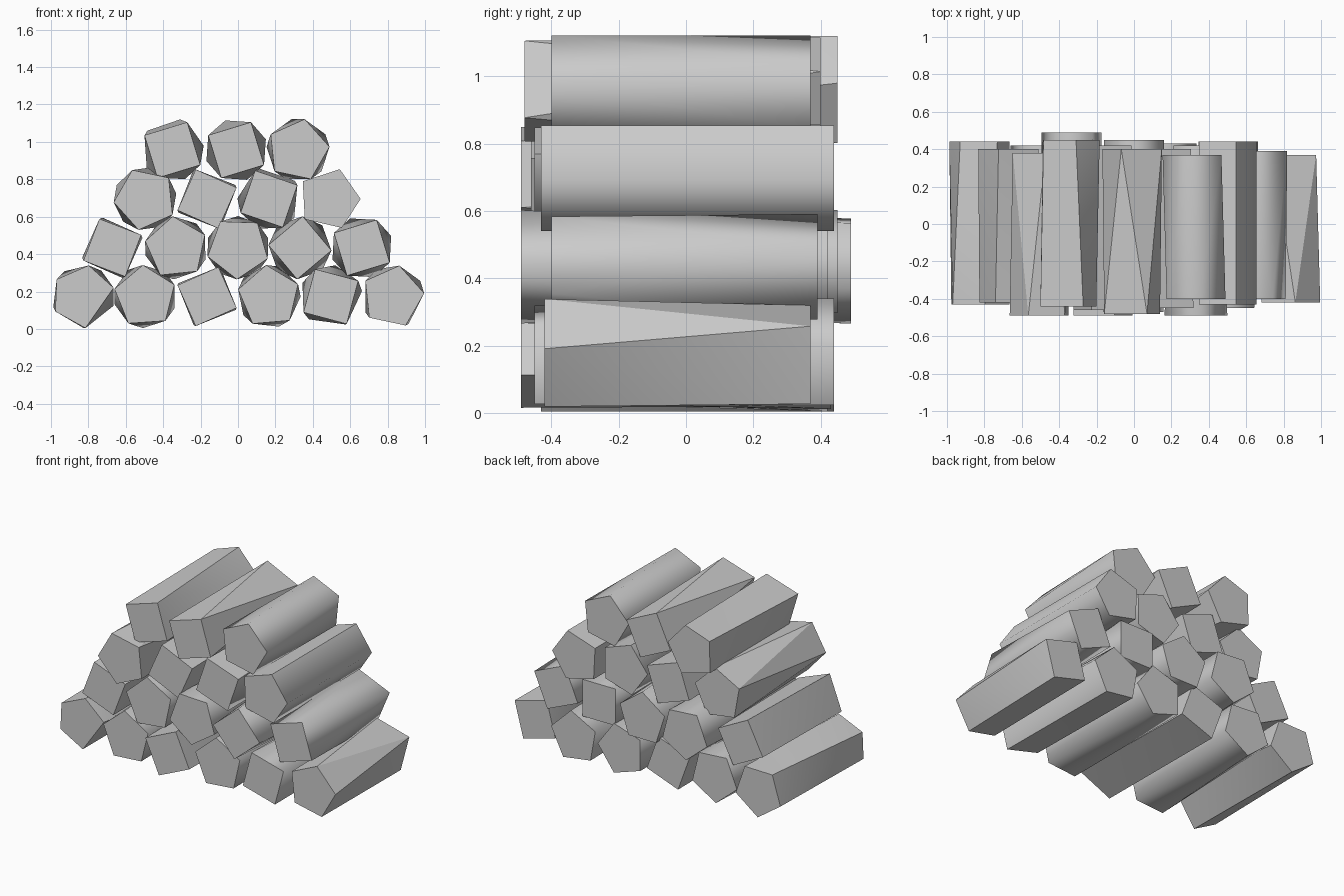
import bpy
import bmesh
from math import radians, cos, sin

RADIUS = 0.169
SPACING = 0.331
ROW_HEIGHT = 0.261
SMOOTH, CRISP = radians(70), radians(32)

# Remove the default cube
default_cube = bpy.data.objects.get("Cube")
if default_cube:
    bpy.data.objects.remove(default_cube, do_unlink=True)

# Single flat colour shared by all logs
grey = bpy.data.materials.new("plain_grey")
grey.use_nodes = True
colour = (0.6, 0.6, 0.6, 1.0)
grey.diffuse_color = colour
grey.node_tree.nodes["Principled BSDF"].inputs["Base Color"].default_value = colour


def ngon(sides, turn):
    """Corner angles in degrees of a regular end face."""
    return [turn + 360 * i / sides for i in range(sides)]


def match_start(angles, target):
    """Rotate the corner list so that it starts nearest to the target angle."""
    def offset(a):
        return (a - target + 180) % 360 - 180
    first = min(angles, key=lambda a: abs(offset(a)))
    start = target + offset(first)
    return sorted(start + (a - first) % 360 for a in angles)


def make_log(name, x, z, front_y, back_y, front, back, edge_angle):
    """A hewn log whose two end faces may differ in corners and twist."""
    back = match_start(back, front[0])
    bm = bmesh.new()

    def end_ring(angles, y):
        return [bm.verts.new((x + RADIUS * cos(radians(a)), y, z + RADIUS * sin(radians(a))))
                for a in angles]

    front_ring = end_ring(front, front_y)
    back_ring = end_ring(back, back_y)
    bm.faces.new(front_ring)
    bm.faces.new(back_ring[::-1])

    # Walk around both ends together, joining them with triangles
    front_stops = front[1:] + [front[0] + 360]
    back_stops = back[1:] + [back[0] + 360]
    i = j = 0
    while i < len(front) or j < len(back):
        a = front_ring[i % len(front)]
        b = back_ring[j % len(back)]
        if j == len(back) or (i < len(front) and front_stops[i] <= back_stops[j]):
            i += 1
            bm.faces.new((a, b, front_ring[i % len(front)]))
        else:
            j += 1
            bm.faces.new((a, b, back_ring[j % len(back)]))

    # Smooth the rounded sides, keep hard corners and end faces sharp
    bmesh.ops.recalc_face_normals(bm, faces=bm.faces[:])
    for face in bm.faces:
        face.smooth = True
    mesh = bpy.data.meshes.new(name)
    bm.to_mesh(mesh)
    bm.free()
    mesh.set_sharp_from_angle(angle=edge_angle)
    mesh.materials.append(grey)
    log = bpy.data.objects.new(name, mesh)
    bpy.context.collection.objects.link(log)


# Each log: sideways shift, front end and back end (hundredths),
# corners of both ends, and how hard its edges are
bent_pentagon = [0, 70, 146, 220, 294]
bottom_row = [
    (0, -43, 44, [16, 80, 147, 208, 274], ngon(5, 55), CRISP),
    (0, -44, 42, ngon(5, 22), ngon(5, 50), SMOOTH),
    (0, -49, 42, ngon(4, 69), ngon(4, 65), SMOOTH),
    (0, -44, 43, ngon(5, 23), ngon(5, 0), SMOOTH),
    (0, -45, 44, ngon(4, 30), ngon(5, 10), SMOOTH),
    (0, -42, 37, ngon(5, 6), ngon(4, 30), CRISP),
]
second_row = [
    (-1, -42, 40, ngon(4, 24), ngon(4, 18), SMOOTH),
    (0, -44, 49, ngon(5, 24), ngon(5, 50), SMOOTH),
    (0, -47, 45, ngon(5, 52), ngon(5, 18), SMOOTH),
    (0, -49, 42, ngon(4, 85), ngon(4, 45), SMOOTH),
    (0, -40, 39, ngon(4, 62), ngon(4, 22), SMOOTH),
]
third_row = [
    (0, -49, 38, ngon(5, 42), ngon(5, 10), CRISP),
    (0, -46, 42, ngon(4, 21), ngon(4, 26), SMOOTH),
    (0, -45, 40, ngon(4, 26), ngon(5, 35), SMOOTH),
    (-1, -43, 44, bent_pentagon, bent_pentagon, SMOOTH),
]
top_row = [
    (-2, -44, 45, ngon(4, 62), [8, 76, 142, 216, 294], CRISP),
    (-1, -48, 40, ngon(4, 62), ngon(4, 20), CRISP),
    (-1, -40, 37, ngon(5, 6), ngon(5, 30), SMOOTH),
]
rows = {"bottom": bottom_row, "second": second_row, "third": third_row, "top": top_row}

# Stack the rows, each centred on the one below
for level, (row_name, row) in enumerate(rows.items()):
    for k, (shift, front_y, back_y, front, back, edge_angle) in enumerate(row):
        x = (k - (len(row) - 1) / 2) * SPACING + shift / 100
        z = RADIUS + 0.004 + level * ROW_HEIGHT
        make_log(f"{row_name}_row_log_{k + 1}", x, z,
                 front_y / 100, back_y / 100, front, back, edge_angle)
